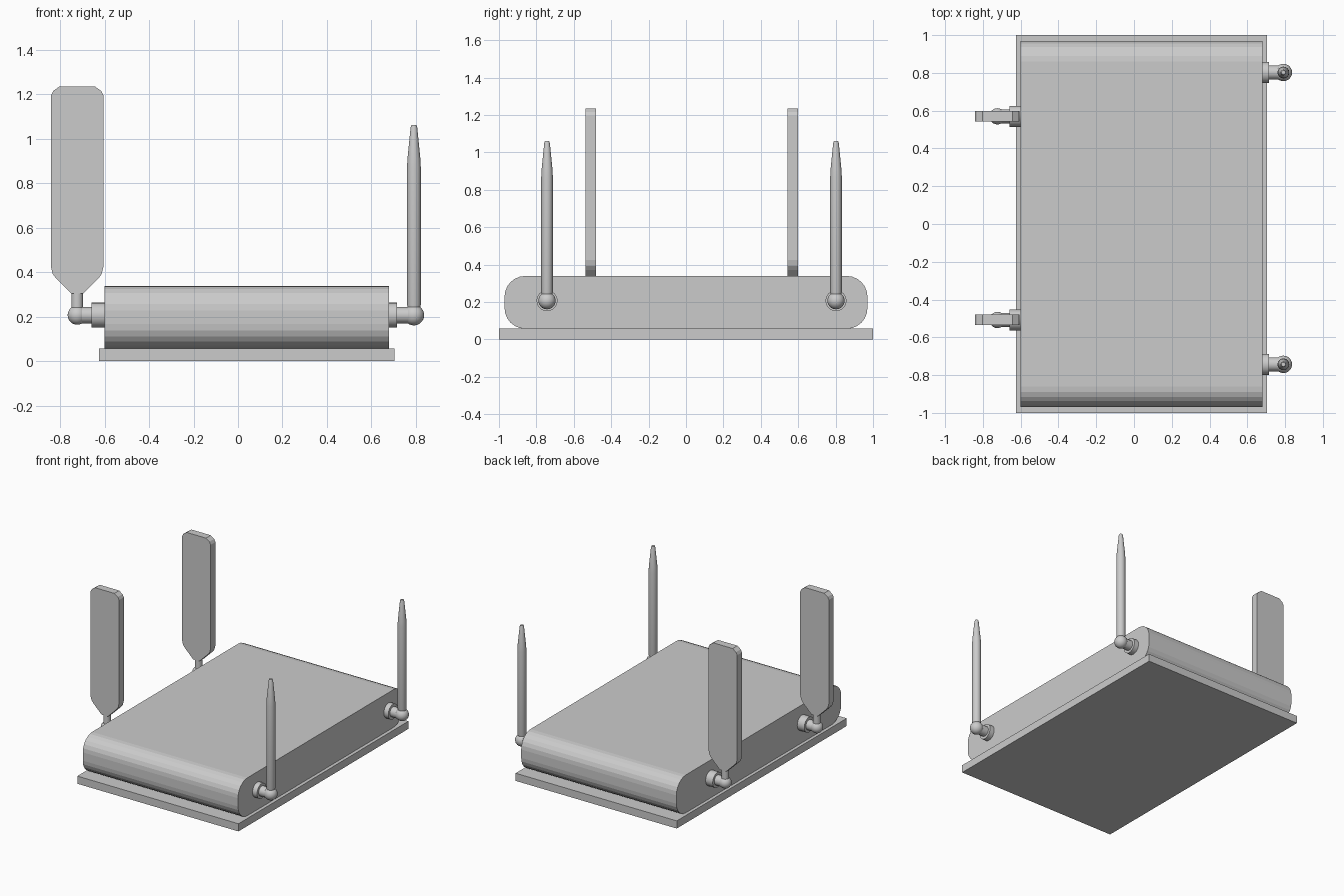
import bpy, bmesh, math
from mathutils import Matrix

if "Cube" in bpy.data.objects:
    bpy.data.objects.remove(bpy.data.objects["Cube"])

grey = bpy.data.materials.new("plain grey")
grey.diffuse_color = (0.6, 0.6, 0.6, 1)
grey.use_nodes = True
grey.node_tree.nodes["Principled BSDF"].inputs["Base Color"].default_value = grey.diffuse_color
AXIS_Z = 0.207  # height of the antenna connectors


def finish(name, bm, smooth=False):
    bmesh.ops.recalc_face_normals(bm, faces=bm.faces)
    me = bpy.data.meshes.new(name)
    bm.to_mesh(me)
    bm.free()
    me.materials.append(grey)
    ob = bpy.data.objects.new(name, me)
    bpy.context.collection.objects.link(ob)
    if smooth:
        bpy.ops.object.select_all(action='DESELECT')
        ob.select_set(True)
        bpy.context.view_layer.objects.active = ob
        bpy.ops.object.shade_smooth_by_angle(angle=math.radians(35))
    return ob


def prism(name, pts, axis, lo, hi):
    """Extrude a 2D outline along x (pts are y,z) or y (pts are x,z)."""
    bm = bmesh.new()
    put = (lambda p, t: (t, p[0], p[1])) if axis == 'x' else (lambda p, t: (p[0], t, p[1]))
    face = bm.faces.new([bm.verts.new(put(p, lo)) for p in pts])
    ext = bmesh.ops.extrude_face_region(bm, geom=[face])
    d = (hi - lo, 0, 0) if axis == 'x' else (0, hi - lo, 0)
    bmesh.ops.translate(bm, vec=d, verts=[v for v in ext['geom'] if isinstance(v, bmesh.types.BMVert)])
    return finish(name, bm)


def lathe(name, profile, loc, along_x=0, segs=24):
    """Turned part from (radius, distance) pairs, upright or pointing along +x / -x."""
    bm = bmesh.new()
    rings = [[bm.verts.new((r * math.cos(2 * math.pi * i / segs), r * math.sin(2 * math.pi * i / segs), z))
              for i in range(segs)] for r, z in profile]
    for a, b in zip(rings, rings[1:]):
        for i in range(segs):
            j = (i + 1) % segs
            bm.faces.new((a[i], a[j], b[j], b[i]))
    bm.faces.new(rings[0])
    bm.faces.new(rings[-1])
    m = Matrix.Translation(loc)
    if along_x:
        m = m @ Matrix.Rotation(along_x * math.pi / 2, 4, 'Y')
    bm.transform(m)
    return finish(name, bm, True)


def ball(name, r, loc):
    bm = bmesh.new()
    bmesh.ops.create_uvsphere(bm, u_segments=24, v_segments=14, radius=r, matrix=Matrix.Translation(loc))
    return finish(name, bm, True)


# base plate
prism("base_plate", [(-1, 0), (1, 0), (1, 0.057), (-1, 0.057)], 'x', -0.624, 0.704)

# body with rounded front and back edges
R, N = 0.11, 6
outline = []
for k, (cy, cz) in enumerate([(0.86, 0.229), (-0.86, 0.229), (-0.86, 0.167), (0.86, 0.167)]):
    for i in range(N + 1):
        a = math.pi / 2 * (k + i / N)
        outline.append((cy + R * math.cos(a), cz + R * math.sin(a)))
prism("body", outline, 'x', -0.6, 0.679)

# flat paddle antennas on the left
half = [(0.026, 0.304), (0.095, 0.372), (0.11, 0.392), (0.118, 0.425), (0.118, 1.195),
        (0.108, 1.215), (0.08, 1.235)]
PX = -0.723
for tag, y in (("front", -0.508), ("back", 0.57)):
    lathe(f"paddle_connector_{tag}", [(0.056, 0), (0.056, 0.058), (0.037, 0.058), (0.037, 0.123)],
          (-0.6, y, AXIS_Z), -1)
    ball(f"paddle_joint_{tag}", 0.043, (PX, y, AXIS_Z))
    lathe(f"paddle_stem_{tag}", [(0.026, 0.207), (0.026, 0.31)], (PX, y, 0))
    pts = [(PX + x, z) for x, z in half] + [(PX - x, z) for x, z in reversed(half)]
    prism(f"paddle_{tag}", pts, 'y', y - 0.028, y + 0.028)

# tapered rod antennas on the right
RX = 0.791
for tag, y in (("front", -0.743), ("back", 0.802)):
    lathe(f"rod_connector_{tag}", [(0.056, 0), (0.056, 0.037), (0.037, 0.037), (0.037, 0.112)],
          (0.679, y, AXIS_Z), 1)
    ball(f"rod_joint_{tag}", 0.046, (RX, y, AXIS_Z))
    lathe(f"rod_{tag}", [(0.026, 0.235), (0.031, 0.255), (0.031, 0.87), (0.029, 0.91),
                         (0.015, 1.05), (0.011, 1.062)], (RX, y, 0))
